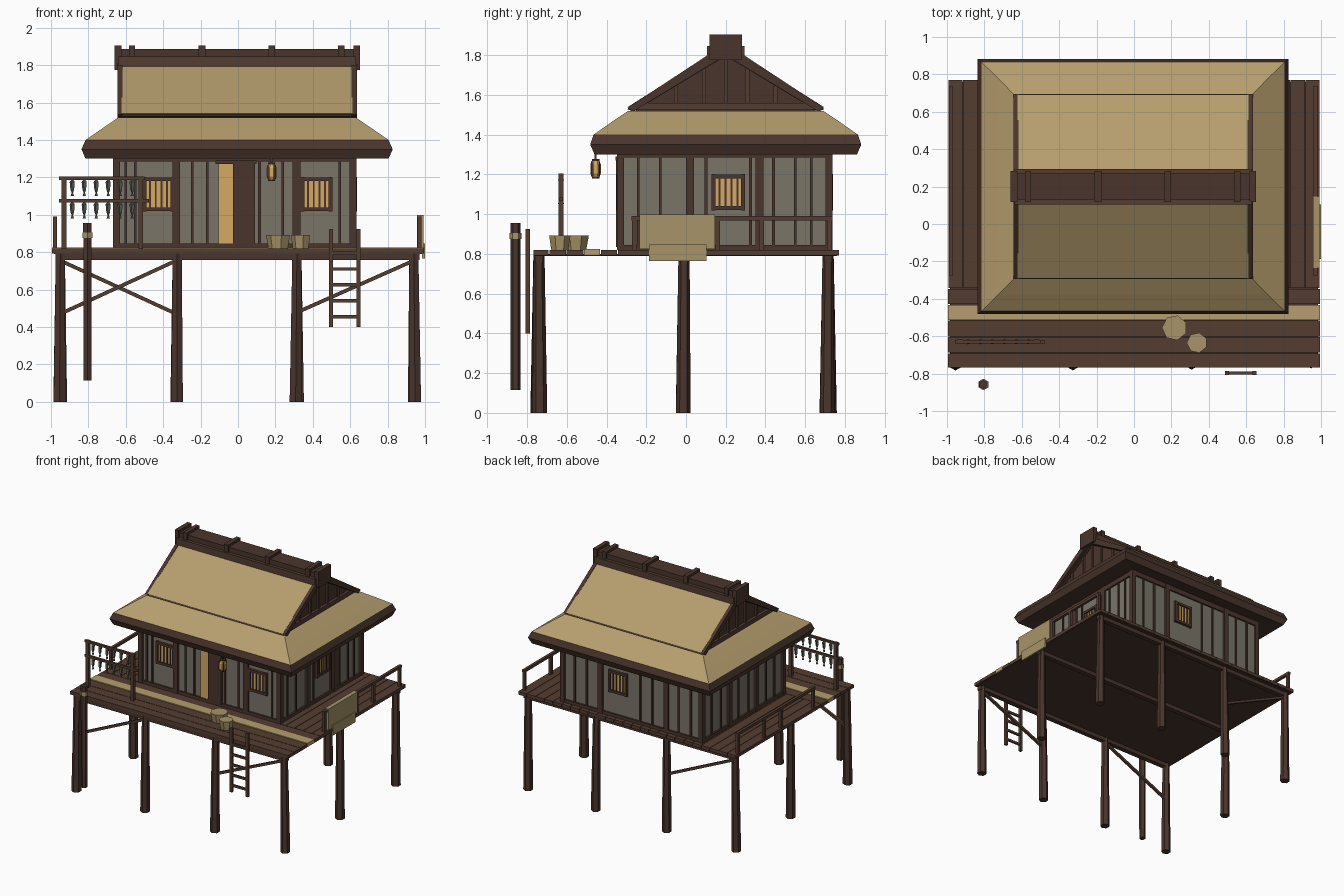
import bpy, bmesh, math, random
from mathutils import Vector, Matrix

if "Cube" in bpy.data.objects:
    bpy.data.objects.remove(bpy.data.objects["Cube"])

random.seed(4)


def mat(name, r, g, b):
    m = bpy.data.materials.new(name)
    lin = lambda c: (c / 255 / 12.92) if c < 11 else ((c / 255 + 0.055) / 1.055) ** 2.4
    m.diffuse_color = (lin(r), lin(g), lin(b), 1)
    m.use_nodes = True
    m.node_tree.nodes["Principled BSDF"].inputs["Base Color"].default_value = m.diffuse_color
    return m


WOOD = mat("brown wood", 84, 61, 50)
DARK = mat("dark wood", 74, 53, 44)
STRAW = mat("straw", 182, 158, 110)
WICKER = mat("wicker", 168, 148, 104)
WALL = mat("grey plaster", 122, 117, 105)
GOLD = mat("warm paper", 212, 170, 100)
FISH = mat("dried fish", 88, 93, 85)


def finish(name, bm, *mats):
    bmesh.ops.recalc_face_normals(bm, faces=bm.faces)
    me = bpy.data.meshes.new(name)
    bm.to_mesh(me)
    bm.free()
    for m in mats:
        me.materials.append(m)
    ob = bpy.data.objects.new(name, me)
    bpy.context.collection.objects.link(ob)
    return ob


def box(name, m, x0, x1, y0, y1, z0, z1):
    bm = bmesh.new()
    bmesh.ops.create_cube(bm, size=1, matrix=Matrix.Translation(((x0 + x1) / 2, (y0 + y1) / 2, (z0 + z1) / 2))
                          @ Matrix.Diagonal((x1 - x0, y1 - y0, z1 - z0, 1)))
    return finish(name, bm, m)


def beam(name, m, p, q, w):
    p, q = Vector(p), Vector(q)
    d = q - p
    bm = bmesh.new()
    bmesh.ops.create_cube(bm, size=1, matrix=Matrix.Translation((p + q) / 2)
                          @ d.to_track_quat('X', 'Z').to_matrix().to_4x4() @ Matrix.Diagonal((d.length, w, w, 1)))
    return finish(name, bm, m)


def loft(name, loops, mats, rule=None):
    """Skin a stack of equal-length vertex loops and cap both ends."""
    bm = bmesh.new()
    rows = [[bm.verts.new(p) for p in lp] for lp in loops]
    n = len(rows[0])
    for i, (a, b) in enumerate(zip(rows, rows[1:])):
        for k in range(n):
            f = bm.faces.new((a[k], a[(k + 1) % n], b[(k + 1) % n], b[k]))
            f.material_index = rule(i) if rule else 0
    bm.faces.new(rows[0])
    bm.faces.new(rows[-1]).material_index = rule(len(rows) - 2) if rule else 0
    return finish(name, bm, *mats)


def column(name, m, x, y, rings, n=6):
    """Round part from (z, radius[, dx, dy]) rings."""
    loops = []
    for z, r, *o in rings:
        dx, dy = o if o else (0, 0)
        loops.append([(x + dx + r * math.cos(2 * math.pi * (k + .5) / n),
                       y + dy + r * math.sin(2 * math.pi * (k + .5) / n), z) for k in range(n)])
    return loft(name, loops, [m])


def prism(name, m, x0, x1, prof):
    return loft(name, [[(x, y, z) for y, z in prof] for x in (x0, x1)], [m])


# Stilts, beams and braces
XS, YS = (-.95, -.325, .315, .94), (-.74, -.01, .715)
for y in YS:
    for x in XS if y != YS[1] else (XS[0], XS[3]):
        lean = [random.uniform(-.008, .008) for _ in range(2)]
        column("stilt_post", DARK, x, y, [(0, .037, *lean), (.8, .028)])
    box("deck_beam", DARK, -.97, .97, y - .02, y + .02, .757, .80)
beam("brace", WOOD, (-.95, -.74, .47), (-.33, -.74, .755), .02)
beam("brace", WOOD, (.32, -.74, .48), (.94, -.74, .755), .02)
beam("brace", WOOD, (-.95, .715, .755), (-.33, .715, .47), .02)

# Deck planks: five along the front, the rest running back
edges = (-.77, -.69, -.603, -.515, -.43, -.345)
for i, (a, b) in enumerate(zip(edges, edges[1:])):
    straw = i == 3
    box("straw_plank" if straw else "front_plank", STRAW if straw else WOOD,
        -.995, .995, a + .002, b - .002, .793, .824 if straw else .82)
for i in range(25):
    x = -.995 + i * .0796
    box("deck_plank", WOOD, x + .002, x + .0776, -.343, .77, .793, .82)
box("deck_underside", DARK, -.985, .985, -.76, .76, .79, .80)

# House walls, with plates placed on any side
X0, X1, Y0, Y1 = -.65, .615, -.33, .72
box("walls", WALL, X0, X1, Y0, Y1, .82, 1.34)


def plate(name, m, side, u0, u1, z0, z1, out):
    if side in "front back":
        a, b = (Y0 - out, Y0) if side == "front" else (Y1, Y1 + out)
        box(name, m, u0, u1, a, b, z0, z1)
    else:
        a, b = (X0 - out, X0) if side == "left" else (X1, X1 + out)
        box(name, m, a, b, u0, u1, z0, z1)


def window(side, u, z=1.11, w=.15, h=.16):
    plate("window_paper", GOLD, side, u - w / 2, u + w / 2, z - h / 2, z + h / 2, .008)
    for s in (-1, 1):
        c = u + s * w / 2
        plate("window_frame", DARK, side, c - .01, c + .01, z - h / 2 - .012, z + h / 2 + .012, .02)
        c = z + s * h / 2
        plate("window_frame", DARK, side, u - w / 2, u + w / 2, c - .01, c + .01, .02)
    for k in range(1, 5):
        c = u - w / 2 + k * w / 5
        plate("window_bar", DARK, side, c - .005, c + .005, z - h / 2, z + h / 2, .014)


for x in (X0, X1):
    for y in (Y0, Y1):
        box("corner_post", DARK, x - .018, x + .018, y - .018, y + .018, .82, 1.34)
posts = {"front": (-.33, .312), "back": (-.33, .27), "left": (.02, .37), "right": (.02, .37)}
studs = {"front": (-.6, -.55, -.245, -.165, .115, .24, .545), "back": (-.55, -.44, -.2, -.09, .4, .51),
         "left": (-.215, -.11, .12, .25, .48, .6), "right": (-.24, -.13, .1, .325, .44, .55, .63)}
for side in posts:
    lo, hi = (X0, X1) if side in "front back" else (Y0, Y1)
    plate("sill_beam", DARK, side, lo, hi, .82, .845, .014)
    plate("top_beam", DARK, side, lo, hi, 1.285, 1.33, .014)
    for u in posts[side]:
        plate("wall_post", DARK, side, u - .021, u + .021, .82, 1.33, .018)
    for u in studs[side]:
        plate("wall_stud", DARK, side, u - .007, u + .007, .82, 1.33, .01)
window("front", -.425)
window("front", .42)
window("right", .213)
window("back", .11)

# Door: lit opening and a sliding panel
plate("door_opening", GOLD, "front", -.105, -.028, .845, 1.272, .009)
plate("door_panel", DARK, "front", -.026, .092, .835, 1.272, .022)
plate("door_lintel", DARK, "front", -.12, .1, 1.27, 1.29, .024)

# Lower hipped thatch with a thick brown eave
CX, CY = -.005, .2


def rect(hx, hy, z):
    return [(CX + a * hx, CY + b * hy, z) for a, b in ((-1, -1), (1, -1), (1, 1), (-1, 1))]


loft("lower_roof", [rect(.66, .54, 1.325), rect(.81, .66, 1.30), rect(.832, .682, 1.35), rect(.81, .665, 1.40),
                    rect(.72, .577, 1.462), rect(.635, .49, 1.52)], [DARK, STRAW], lambda i: int(i > 2))


# Upper gabled roof
def chevron(hy, z0, top, t):
    return [(CY - hy, z0), (CY, top), (CY + hy, z0), (CY + hy - .03, z0 - t * .3), (CY, top - t), (CY - hy + .03, z0 - t * .3)]


prism("upper_thatch", STRAW, CX - .618, CX + .618, chevron(.492, 1.54, 1.852, .05))
prism("upper_thatch_trim", DARK, CX - .622, CX + .622, chevron(.495, 1.528, 1.835, .04))
prism("gable_wall", DARK, CX - .595, CX + .595, [(CY - .47, 1.51), (CY, 1.82), (CY + .47, 1.51)])
for s in (-1, 1):
    a, b = sorted((CX + s * .612, CX + s * .64))
    prism("barge_board", DARK, a, b, chevron(.495, 1.535, 1.86, .06))
    a, b = sorted((CX + s * .59, CX + s * .618))
    box("gable_base", WOOD, a, b, CY - .45, CY + .45, 1.525, 1.56)
    for dy in (-.25, -.11, 0, .11, .25):
        a, b = sorted((CX + s * .59, CX + s * .608))
        box("gable_stud", WOOD, a, b, CY + dy - .01, CY + dy + .01, 1.53, 1.80 - abs(dy) * .62)

# Ridge cap with straps
box("ridge_cap", DARK, -.655, .645, .13, .27, 1.79, 1.885)
for y in (.125, .275):
    box("ridge_side_log", WOOD, -.64, .63, y - .02, y + .02, 1.775, 1.845)
for x, w in ((-.642, .018), (-.567, .017), (-.193, .018), (.181, .018), (.552, .018), (.635, .018)):
    box("ridge_strap", DARK, x - w, x + w, .118, .283, 1.775, 1.905)

# Side railings
for x in (-.978, .97):
    for y in (-.26, .16, .38, .722):
        box("rail_post", WOOD, x - .011, x + .011, y - .012, y + .012, .81, .985)
    box("rail_top", WOOD, x - .011, x + .011, -.275, .737, .968, .99)

# Straw mat draped on the right railing
box("mat", WICKER, .957, .991, -.235, .147, .825, .998)
box("mat_flap", WICKER, .985, 1.0, -.187, .103, .765, .847)

# Fish drying rack
for x in (-.93, -.52):
    box("rack_post", WOOD, x - .013, x + .013, -.642, -.616, .82, 1.205)
for z, x1 in ((1.195, -.5), (1.075, -.475)):
    box("rack_rail", WOOD, -.957, x1, -.638, -.62, z - .009, z + .009)
    for k in range(6):
        column("hanging_fish", FISH, -.885 + k * .064, -.629,
               [(z - .005, .004), (z - .02, .015), (z - .06, .011), (z - .078, .004), (z - .095, .01)], 5)

# Ladder
for x in (.498, .645):
    box("ladder_rail", WOOD, x - .011, x + .011, -.808, -.785, .40, .925)
for k in range(5):
    z = .455 + k * .085
    box("ladder_rung", WOOD, .498, .645, -.804, -.789, z - .009, z + .009)

# Mooring post with rope band
column("mooring_post", DARK, -.805, -.858, [(.115, .024), (.955, .026)])
column("rope_band", WICKER, -.805, -.858, [(.875, .031), (.905, .031)])

# Baskets
for x, y, r in ((.217, -.555, .068), (.337, -.635, .055)):
    column("basket", WICKER, x, y, [(.82, r * .8), (.893, r)], 7)

# Lantern
LX, LY = .18, -.455
column("lantern_paper", GOLD, LX, LY, [(1.188, .02), (1.205, .029), (1.25, .029), (1.268, .02)], 8)
for z in (1.18, 1.266):
    column("lantern_cap", DARK, LX, LY, [(z, .02), (z + .012, .02)], 8)
for k in range(4):
    a = math.pi / 4 + k * math.pi / 2
    x, y = LX + .027 * math.cos(a), LY + .027 * math.sin(a)
    box("lantern_rib", DARK, x - .003, x + .003, y - .003, y + .003, 1.19, 1.266)
box("lantern_hook", DARK, LX - .005, LX + .005, LY - .005, LY + .005, 1.27, 1.315)
